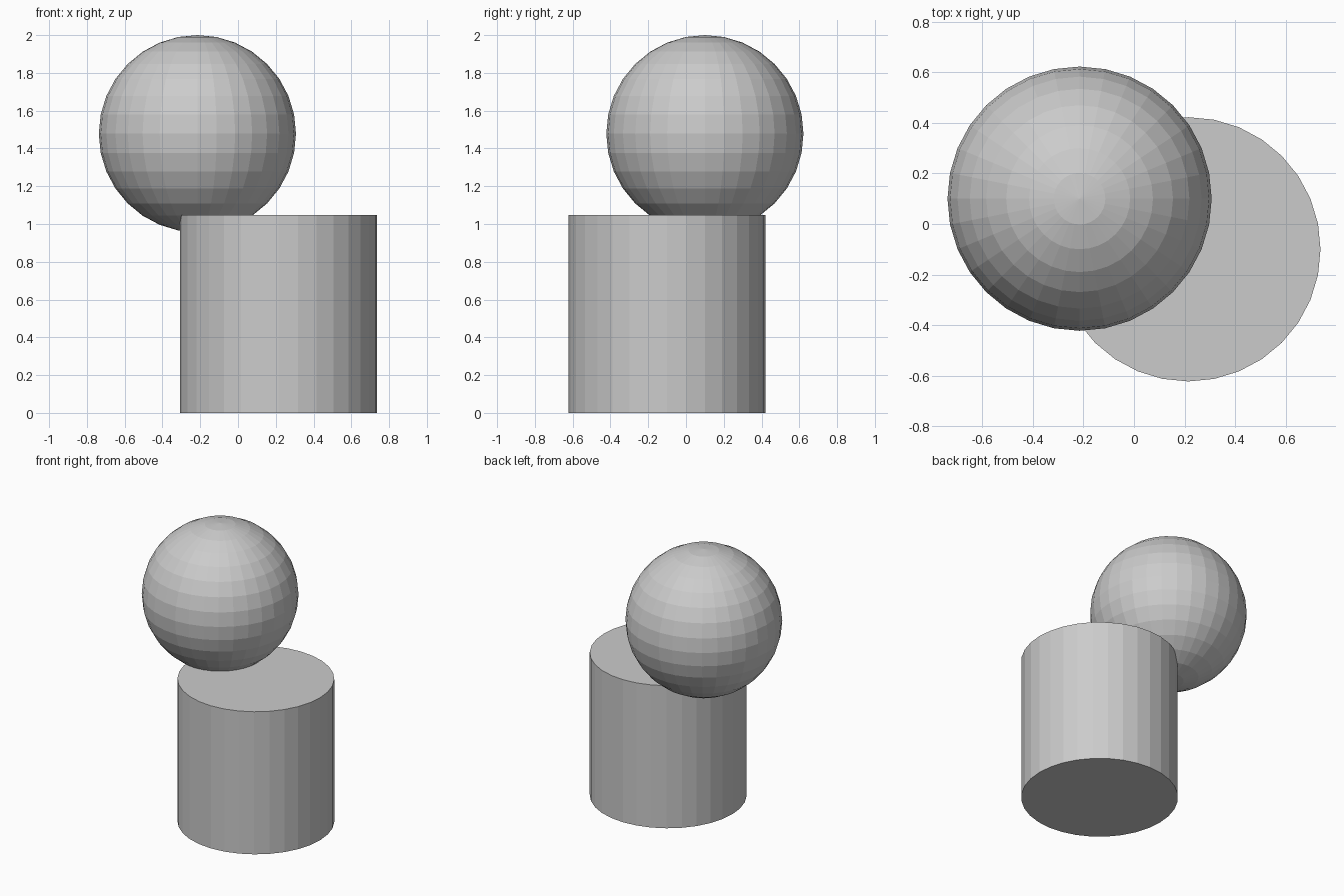
import bpy

if "Cube" in bpy.data.objects:
    bpy.data.objects.remove(bpy.data.objects["Cube"])

R = 0.522  # shared radius

# Upright drum standing on the ground
bpy.ops.mesh.primitive_cylinder_add(vertices=32, radius=R, depth=2 * R + 0.003,
                                    location=(0.215, -0.10, R + 0.0015))
bpy.context.object.name = "cylinder_base"

# Ball sunk slightly into the drum's top, overhanging to the back left
bpy.ops.mesh.primitive_uv_sphere_add(segments=32, ring_count=16, radius=R,
                                     location=(-0.215, 0.10, 2 - R))
bpy.context.object.name = "ball"
